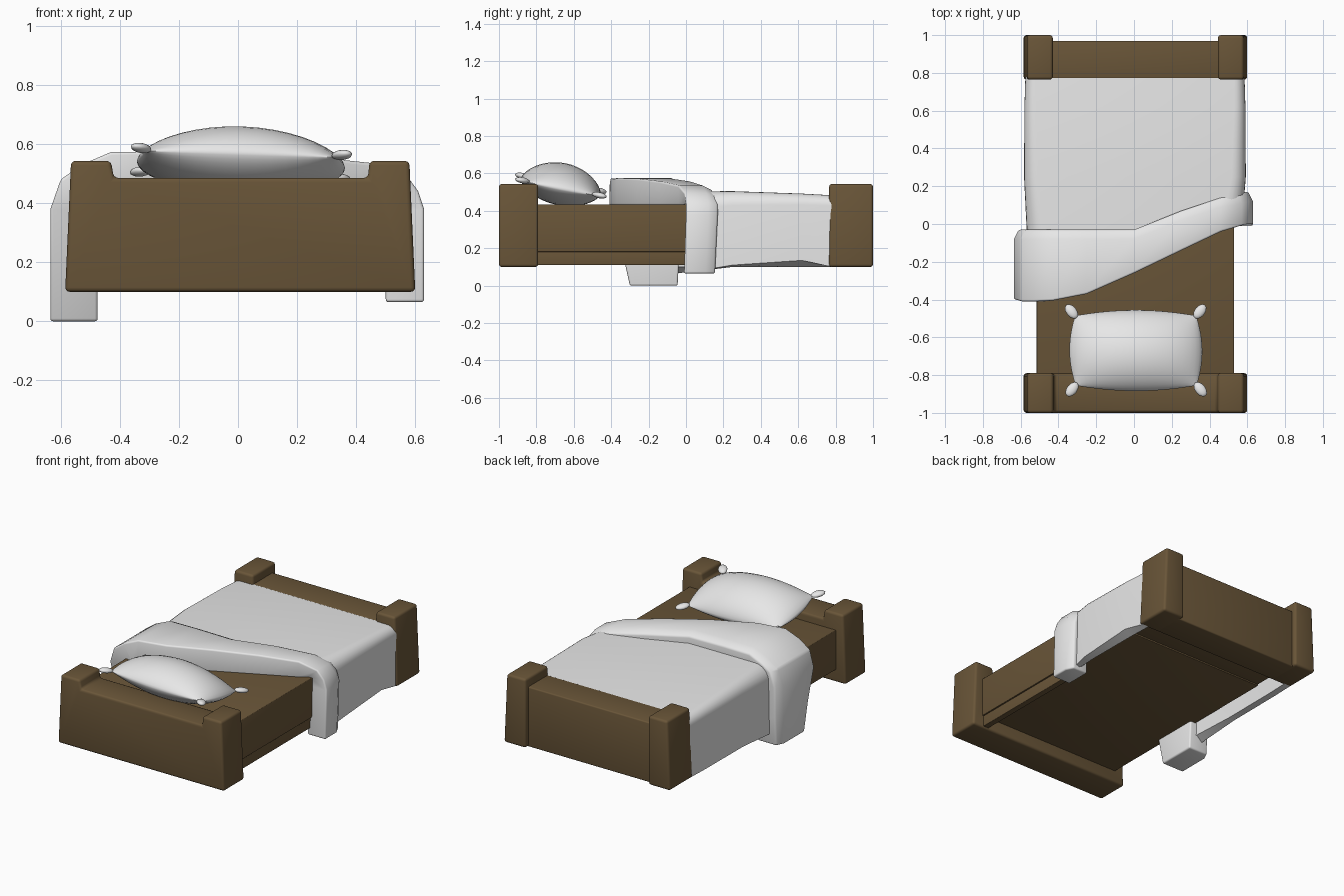
import bpy, bmesh, math
from mathutils import Matrix, Vector

if "Cube" in bpy.data.objects:
    bpy.data.objects.remove(bpy.data.objects["Cube"])


def material(name, color):
    mat = bpy.data.materials.new(name)
    mat.use_nodes = True
    mat.diffuse_color = color
    mat.node_tree.nodes["Principled BSDF"].inputs["Base Color"].default_value = color
    return mat


WOOD = material("brown_wood", (0.143, 0.092, 0.04, 1))
CLOTH = material("white_cloth", (0.8, 0.8, 0.8, 1))


def finish(name, bm, mat, bevel=0.0, angle=40):
    """Round the sharp edges, then turn the bmesh into a smooth shaded object."""
    bmesh.ops.recalc_face_normals(bm, faces=bm.faces)
    if bevel:
        sharp = [e for e in bm.edges if e.calc_face_angle(0) > math.radians(35)]
        bmesh.ops.bevel(bm, geom=sharp, offset=bevel, segments=3, profile=0.5,
                        affect='EDGES', clamp_overlap=True)
    mesh = bpy.data.meshes.new(name)
    bm.to_mesh(mesh)
    bm.free()
    mesh.materials.append(mat)
    obj = bpy.data.objects.new(name, mesh)
    bpy.context.collection.objects.link(obj)
    bpy.ops.object.select_all(action='DESELECT')
    obj.select_set(True)
    bpy.context.view_layer.objects.active = obj
    bpy.ops.object.shade_smooth_by_angle(angle=math.radians(angle))


def bridge(bm, a, b, closed):
    n = len(a)
    for i in range(n if closed else n - 1):
        j = (i + 1) % n
        bm.faces.new((a[i], a[j], b[j], b[i]))


def loft(bm, sections):
    """Join closed sections into a tube and return its rings."""
    rings = [[bm.verts.new(p) for p in section] for section in sections]
    for a, b in zip(rings, rings[1:]):
        bridge(bm, a, b, closed=True)
    return rings


def prism(name, outline, y0, y1, mat, bevel=0.015):
    """Extrude an x-z outline along y."""
    bm = bmesh.new()
    for ring in loft(bm, [[(x, y, z) for x, z in outline] for y in (y0, y1)]):
        bm.faces.new(ring)
    finish(name, bm, mat, bevel)


def box(x0, x1, z0, z1):
    return [(x0, z0), (x1, z0), (x1, z1), (x0, z1)]


# Wooden end boards: front is one notched slab, back has posts around a panel
LEFT_POST = [(-0.585, 0.1), (-0.43, 0.1), (-0.43, 0.543), (-0.565, 0.543)]
RIGHT_POST = [(0.445, 0.1), (0.6, 0.1), (0.58, 0.543), (0.445, 0.543)]
notched = [LEFT_POST[0], RIGHT_POST[1], RIGHT_POST[2], RIGHT_POST[3],
           (0.44, 0.485), (-0.42, 0.485), LEFT_POST[2], LEFT_POST[3]]
prism("front_board", notched, -1, -0.79, WOOD)
prism("back_right_post", LEFT_POST, 0.765, 1, WOOD)
prism("back_left_post", RIGHT_POST, 0.765, 1, WOOD)
prism("back_panel", box(-0.45, 0.47, 0.1, 0.485), 0.77, 0.97, WOOD, 0.008)

# Bed deck, the narrower part behind it, and the rail under its left edge
prism("deck", box(-0.515, 0.53, 0.18, 0.435), -0.82, 0.55, WOOD, 0.004)
prism("rear_deck", box(-0.515, 0.46, 0.19, 0.43), 0.53, 0.78, WOOD, 0.004)
prism("left_rail", box(0.48, 0.52, 0.11, 0.2), -0.82, 0.05, WOOD, 0.004)


# Blanket: an arch lofted along the bed, with rounded shoulders
def arch(y, hems, top, half, r):
    pts = [(-half, hems[0])]
    for side in (-1, 1):
        arc = [(side * (half - r + r * math.cos(a)), top - r + r * math.sin(a))
               for a in (math.pi / 12 * k for k in range(7))]
        pts += arc if side < 0 else arc[::-1]
    pts.append((half, hems[1]))
    skew = 0.12 if y < 0.1 else 0
    return [(x + 0.005, y + skew * x, z) for x, z in pts]


sections = []
for y, hems, top, half, r in ((-0.03, (0.06, 0.075), 0.503, 0.57, 0.1),
                              (0.25, (0.1, 0.11), 0.505, 0.587, 0.075),
                              (0.62, (0.1, 0.135), 0.492, 0.585, 0.06),
                              (0.78, (0.1, 0.1), 0.483, 0.58, 0.055)):
    inside = arch(y, (0.1, 0.1), top - 0.03, half - 0.045, r - 0.03)
    sections.append(arch(y, hems, top, half, r) + inside[::-1])
bm = bmesh.new()
loft(bm, sections)
finish("blanket", bm, CLOTH, angle=50)

# Folded-over part of the blanket: x, z of the outer line, front y, back y
FOLD = [(-0.635, 0, -0.3, -0.045), (-0.635, 0.18, -0.34, -0.035),
        (-0.635, 0.38, -0.4, -0.03), (-0.6, 0.48, -0.41, -0.03),
        (-0.53, 0.53, -0.41, -0.03), (-0.43, 0.573, -0.405, -0.03),
        (-0.25, 0.575, -0.37, -0.03), (0, 0.572, -0.26, -0.03),
        (0.25, 0.557, -0.14, 0.07), (0.46, 0.535, -0.04, 0.14),
        (0.57, 0.495, -0.01, 0.16), (0.61, 0.44, 0, 0.17),
        (0.63, 0.38, 0, 0.17), (0.63, 0.065, -0.01, 0.155)]
sections = []
for x, z, front, back in FOLD:
    inner_x, inner_z = max(-0.475, min(0.5, x)), min(z, 0.43)
    dip = Vector((inner_x - x, 0, inner_z - z)).normalized() * 0.025
    sections.append([(x, front, z), (x, back - 0.05, z), Vector((x, back, z)) + dip,
                     (inner_x, back, inner_z), (inner_x, front, inner_z)])
bm = bmesh.new()
rings = loft(bm, sections)
bm.faces.new(rings[0])
bm.faces.new(rings[-1])
finish("blanket_fold", bm, CLOTH, 0.01, 50)

# Pillow: two puffed grids with bowed sides, meeting at the seam
PLACE = (Matrix.Translation((0.01, -0.67, 0.53)) @ Matrix.Rotation(math.radians(2), 4, 'Y')
         @ Matrix.Rotation(math.radians(-11), 4, 'X'))
bm = bmesh.new()
N = 20
for height in (0.127, -0.1):
    grid = []
    for i in range(N + 1):
        u = math.sin(math.pi * (i / N - 0.5))
        row = []
        for j in range(N + 1):
            v = math.sin(math.pi * (j / N - 0.5))
            puff = max(0, (1 - u * u) * (1 - v * v)) ** 0.65
            row.append(bm.verts.new(PLACE @ Vector((
                0.32 * u * (1 + 0.1 * (1 - v * v)),
                0.188 * v * (1 + 0.16 * (1 - u * u)), height * puff))))
        grid.append(row)
    for a, b in zip(grid, grid[1:]):
        bridge(bm, a, b, closed=False)
bmesh.ops.remove_doubles(bm, verts=bm.verts, dist=0.0005)
finish("pillow", bm, CLOTH, angle=60)

# Corner tassels
for sx, side in ((-1, "right"), (1, "left")):
    for sy, end in ((-1, "front"), (1, "back")):
        bm = bmesh.new()
        bmesh.ops.create_uvsphere(bm, u_segments=12, v_segments=8, radius=1)
        turn = Matrix.Rotation(math.atan2(sy * 1.3, sx), 4, 'Z')
        bm.transform(PLACE @ Matrix.Translation((sx * 0.34, sy * 0.21, 0.005)) @ turn
                     @ Matrix.Diagonal((0.045, 0.028, 0.016, 1)))
        finish(f"{end}_{side}_tassel", bm, CLOTH, angle=60)
